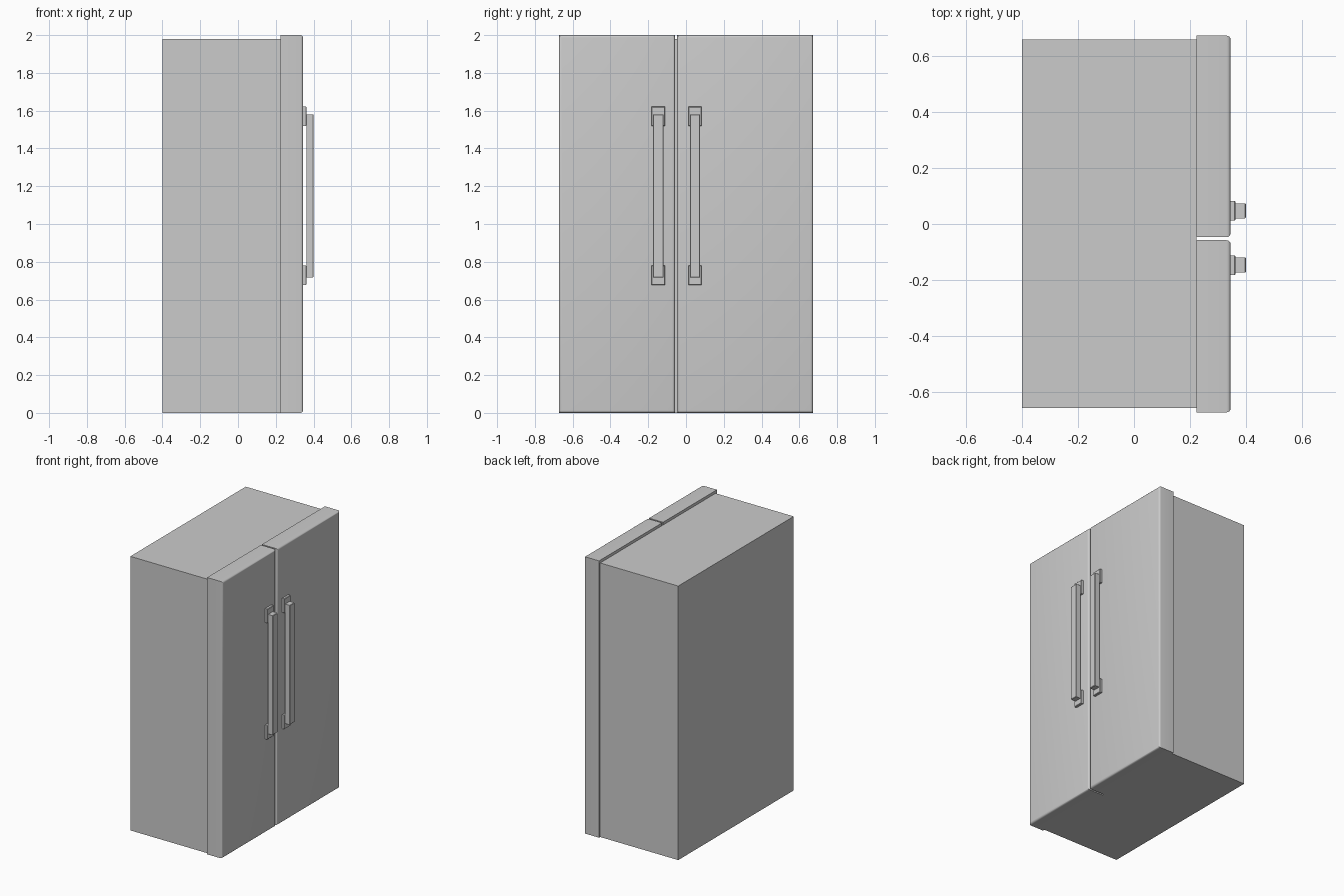
import bpy, bmesh

if "Cube" in bpy.data.objects:
    bpy.data.objects.remove(bpy.data.objects["Cube"])


def box(name, x, y, z, bevel=0.0, segments=3):
    """Box from (min, max) ranges; bevels only the edges around its +x face."""
    bm = bmesh.new()
    bmesh.ops.create_cube(bm, size=1)
    for v in bm.verts:
        for i, (lo, hi) in enumerate((x, y, z)):
            v.co[i] = hi if v.co[i] > 0 else lo
    if bevel:
        front = [e for e in bm.edges if all(v.co.x > x[1] - 1e-5 for v in e.verts)]
        bmesh.ops.bevel(bm, geom=front, offset=bevel, segments=segments,
                        profile=0.5, affect='EDGES')
    bmesh.ops.recalc_face_normals(bm, faces=bm.faces)
    mesh = bpy.data.meshes.new(name)
    bm.to_mesh(mesh)
    bm.free()
    obj = bpy.data.objects.new(name, mesh)
    bpy.context.collection.objects.link(obj)
    if bevel:
        bpy.ops.object.select_all(action='DESELECT')
        obj.select_set(True)
        bpy.context.view_layer.objects.active = obj
        bpy.ops.object.shade_smooth_by_angle()
    return obj


# Cabinet
box("cabinet", (-0.40, 0.224), (-0.658, 0.66), (0.0, 1.98))

# Doors, rounded on the front edges only
box("narrow_door", (0.224, 0.345), (-0.673, -0.058), (0.0, 2.0), 0.014, 4)
box("wide_door", (0.224, 0.345), (-0.047, 0.673), (0.0, 2.0), 0.014, 4)

# Handles: a square bar standing on two mounting plates
for side, y in (("narrow", -0.147), ("wide", 0.047)):
    box(side + "_handle_bar", (0.362, 0.40), (y - 0.027, y + 0.027), (0.717, 1.58), 0.003, 1)
    for end, z in (("lower", 0.729), ("upper", 1.57)):
        box(f"{side}_handle_{end}_mount", (0.343, 0.363), (y - 0.035, y + 0.035),
            (z - 0.051, z + 0.051), 0.003, 1)
